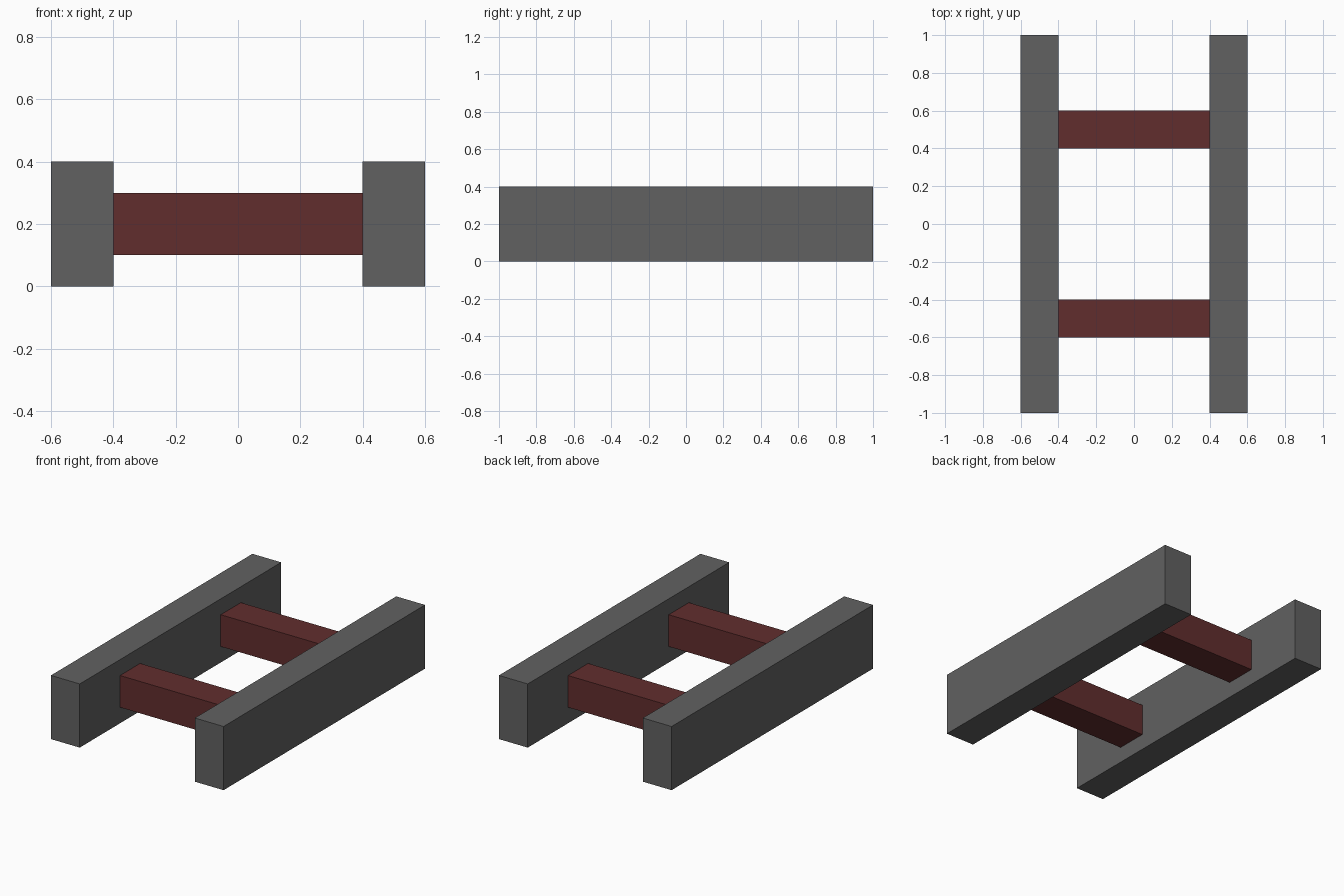
import bpy

if "Cube" in bpy.data.objects:
    bpy.data.objects.remove(bpy.data.objects["Cube"])


def material(name, rgb):
    m = bpy.data.materials.new(name)
    m.diffuse_color = (*rgb, 1.0)
    m.use_nodes = True
    m.node_tree.nodes["Principled BSDF"].inputs["Base Color"].default_value = m.diffuse_color
    return m


def box(name, centre, size, mat):
    bpy.ops.mesh.primitive_cube_add(size=1, location=centre)
    ob = bpy.context.object
    ob.name = name
    ob.scale = size
    bpy.ops.object.transform_apply(location=False, rotation=False, scale=True)
    ob.data.materials.append(mat)
    return ob


grey = material("dark grey", (0.12, 0.12, 0.12))
red = material("dark red", (0.12, 0.027, 0.027))

# Long side rails
for side, s in (("left", -1), ("right", 1)):
    box(f"{side}_rail", (0.5 * s, 0, 0.2), (0.2, 2.0, 0.4), grey)

# Cross bars between the rails
for end, s in (("front", -1), ("back", 1)):
    box(f"{end}_crossbar", (0, 0.5 * s, 0.2), (0.8, 0.2, 0.2), red)
